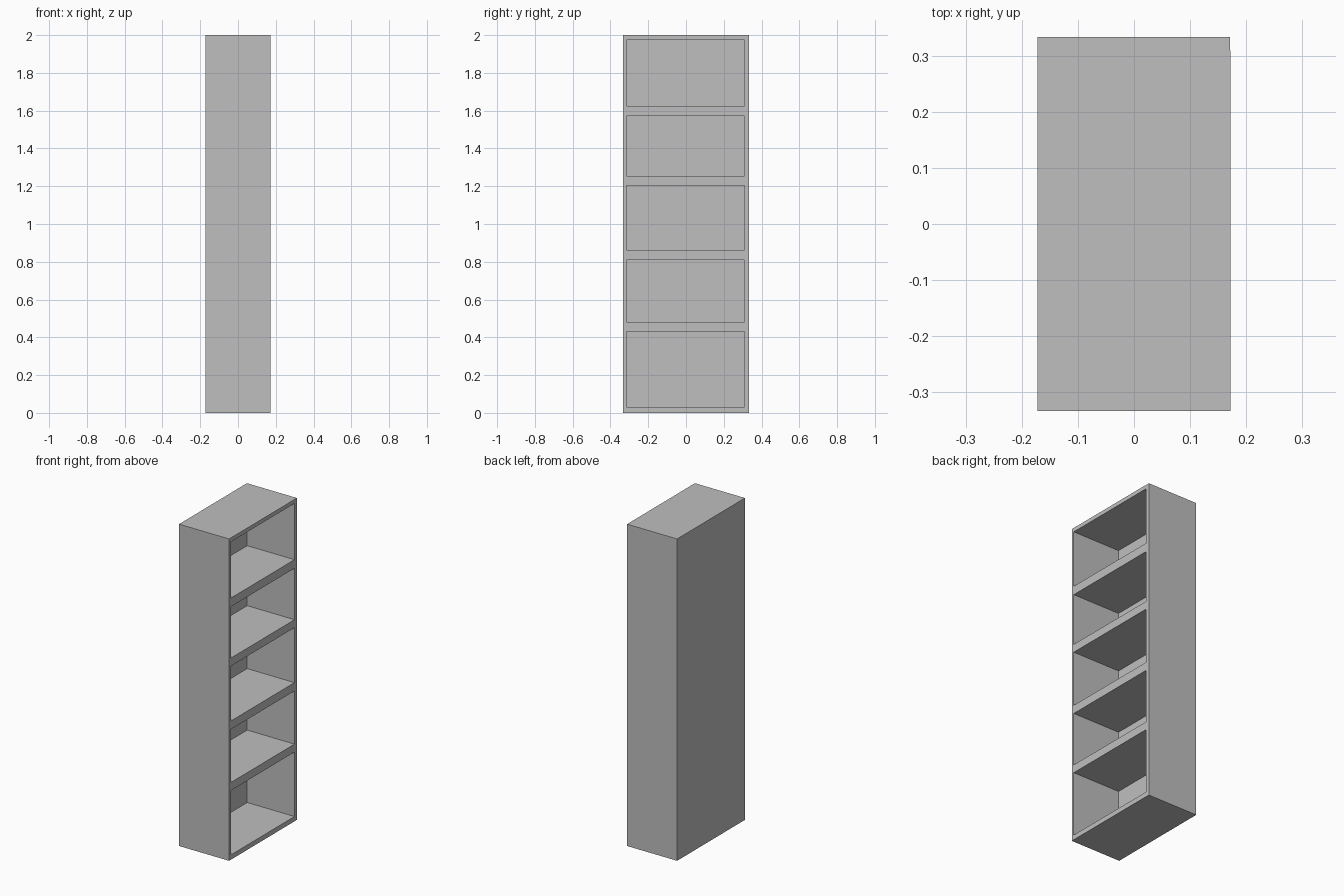
import bpy
import bmesh
from mathutils import Matrix, Vector

cube = bpy.data.objects.get("Cube")
if cube:
    bpy.data.objects.remove(cube, do_unlink=True)

grey = bpy.data.materials.new("plain_grey")
grey.use_nodes = True
colour = (0.52, 0.52, 0.52, 1)
grey.diffuse_color = colour
grey.node_tree.nodes["Principled BSDF"].inputs["Base Color"].default_value = colour


def panel(name, low, high):
    """Add a flat board spanning two opposite corners."""
    low, high = Vector(low), Vector(high)
    bm = bmesh.new()
    bmesh.ops.create_cube(bm, size=1)
    size = Matrix.Diagonal((*(high - low), 1))
    bmesh.ops.transform(bm, matrix=size, verts=bm.verts)
    mesh = bpy.data.meshes.new(name)
    bm.to_mesh(mesh)
    bm.free()
    mesh.materials.append(grey)
    obj = bpy.data.objects.new(name, mesh)
    obj.location = (low + high) / 2
    bpy.context.collection.objects.link(obj)


# Overall cabinet; the open side faces +x
BACK, OPEN = -0.172, 0.172
FRONT, REAR, TOP = -0.333, 0.333, 2.0
INNER_BACK = BACK + 0.019
INNER_FRONT, INNER_REAR = -0.316, 0.309

# Outer boards
panel("front_side", (BACK, FRONT, 0), (OPEN, INNER_FRONT, TOP))
panel("rear_side", (BACK, INNER_REAR, 0), (OPEN - 0.001, REAR, TOP))
panel("back_panel", (BACK, INNER_FRONT, 0), (INNER_BACK, INNER_REAR, TOP))

# Bottom, four shelves and top, as (name, underside, upper face)
boards = [
    ("bottom", 0, 0.03),
    ("shelf_1", 0.43, 0.48),
    ("shelf_2", 0.81, 0.862),
    ("shelf_3", 1.203, 1.253),
    ("shelf_4", 1.572, 1.626),
    ("top", 1.975, TOP),
]
for name, z0, z1 in boards:
    panel(name, (INNER_BACK, INNER_FRONT, z0), (OPEN, INNER_REAR, z1))
